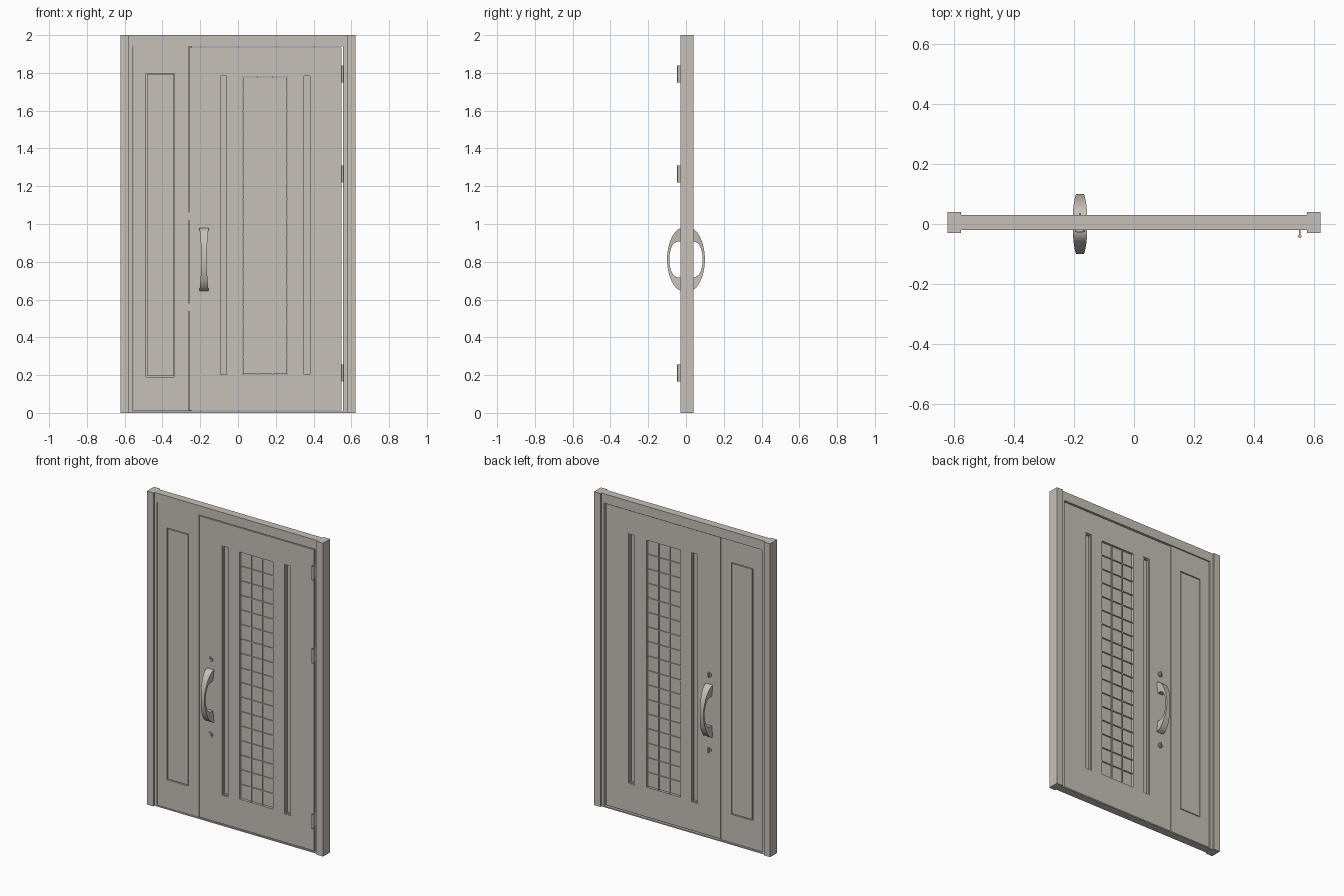
import bpy, bmesh, math

if "Cube" in bpy.data.objects:
    bpy.data.objects.remove(bpy.data.objects["Cube"])

paint = bpy.data.materials.new("warm_grey")
paint.diffuse_color = (0.57, 0.53, 0.48, 1)
paint.use_nodes = True
paint.node_tree.nodes["Principled BSDF"].inputs["Base Color"].default_value = paint.diffuse_color


def finish(name, bm):
    bmesh.ops.recalc_face_normals(bm, faces=bm.faces)
    me = bpy.data.meshes.new(name)
    bm.to_mesh(me)
    bm.free()
    me.materials.append(paint)
    ob = bpy.data.objects.new(name, me)
    bpy.context.collection.objects.link(ob)
    return ob


def smooth(ob):
    bpy.ops.object.select_all(action='DESELECT')
    ob.select_set(True)
    bpy.context.view_layer.objects.active = ob
    bpy.ops.object.shade_smooth_by_angle(angle=math.radians(35))


def slab(name, xs, zs, y0, y1, holes=()):
    """Plate on the x-z plane with rectangular holes (x0, x1, z0, z1)."""
    xs = sorted({*xs, *[v for h in holes for v in h[:2]]})
    zs = sorted({*zs, *[v for h in holes for v in h[2:]]})
    bm = bmesh.new()
    grid = [[bm.verts.new((x, y0, z)) for z in zs] for x in xs]
    for i in range(len(xs) - 1):
        for j in range(len(zs) - 1):
            cx, cz = (xs[i] + xs[i + 1]) / 2, (zs[j] + zs[j + 1]) / 2
            if any(a < cx < b and c < cz < d for a, b, c, d in holes):
                continue
            bm.faces.new((grid[i][j], grid[i + 1][j], grid[i + 1][j + 1], grid[i][j + 1]))
    bmesh.ops.delete(bm, geom=[v for v in bm.verts if not v.link_faces], context='VERTS')
    ext = bmesh.ops.extrude_face_region(bm, geom=bm.faces[:], use_keep_orig=True)
    for v in ext["geom"]:
        if isinstance(v, bmesh.types.BMVert):
            v.co.y = y1
    return finish(name, bm)


def ring(name, x0, x1, z0, z1, w, y0, y1):
    return slab(name, (x0, x1), (z0, z1), y0, y1, [(x0 + w, x1 - w, z0 + w, z1 - w)])


def rod(name, x, y, z, r, length, axis, segs=20):
    bm = bmesh.new()
    bmesh.ops.create_cone(bm, cap_ends=True, segments=segs, radius1=r, radius2=r, depth=length)
    for v in bm.verts:
        a, b, c = v.co
        v.co = (x + a, y + c, z + b) if axis == 'Y' else (x + a, y + b, z + c)
    ob = finish(name, bm)
    smooth(ob)
    return ob


# Outer frame: jambs, inner stiles, head and sill
for s, side in ((-1, "left"), (1, "right")):
    slab(side + "_jamb", (s * 0.622, s * 0.577), (0, 2), -0.03, 0.04)
    slab(side + "_inner_stile", (s * 0.577, s * 0.557), (0, 1.94), -0.02, 0.03)
slab("head", (-0.577, 0.577), (1.94, 2), -0.02, 0.03)
slab("sill", (-0.577, 0.577), (0, 0.008), -0.02, 0.03)

# Fixed side leaf with an outlined panel
SP = (-0.487, -0.335, 0.19, 1.797)
slab("side_leaf", (-0.554, -0.263), (0.01, 1.94), -0.02, 0.022, [SP])
slab("side_panel", (SP[0] + 0.005, SP[1] - 0.005), (SP[2] + 0.005, SP[3] - 0.005), -0.019, 0.021)
slab("side_panel_core", SP[:2], SP[2:], -0.008, 0.01)
slab("meeting_strip", (-0.275, -0.245), (0.01, 1.94), -0.008, 0.01)

# Main leaf with two slots and a lattice opening
SLOTS = [(-0.1, -0.054, 0.195, 1.79), (0.343, 0.389, 0.195, 1.79)]
LAT = (0.024, 0.262, 0.203, 1.78)
slab("main_leaf", (-0.259, 0.549), (0.013, 1.935), -0.02, 0.022, SLOTS + [LAT])
for h in SLOTS:
    ring("slot_trim", *h, 0.007, -0.015, 0.017)
    slab("slot_glass", h[:2], h[2:], -0.003, 0.005)

# Lattice: inset pane bridged to the leaf by a grid of thin bars
G = 0.0035
slab("lattice_pane", (LAT[0] + G, LAT[1] - G), (LAT[2] + G, LAT[3] - G), -0.01, 0.012)
COLS, ROWS, B = 3, 17, 0.0025
for i in range(1, COLS):
    x = LAT[0] + (LAT[1] - LAT[0]) * i / COLS
    slab("lattice_upright", (x - B, x + B), LAT[2:], -0.016, 0.018)
for j in range(1, ROWS):
    z = LAT[2] + (LAT[3] - LAT[2]) * j / ROWS
    slab("lattice_bar", LAT[:2], (z - B, z + B), -0.016, 0.018)


# Bowed pull handles, waisted in the middle, one on each face
def handle(name, s):
    cx, cz, half, hole = -0.18, 0.8125, 0.1675, 0.095
    stations = [(-half + half * 2 * k / 32, None) for k in range(33)]
    stations = [(d, None) for d, _ in stations if abs(abs(d) - hole) > 0.004]
    stations += [(-hole, 0), (-hole, 1), (hole, 1), (hole, 0)]
    low = [q for q in stations if q[0] < 0]
    high = [q for q in stations if q[0] >= 0]
    low.sort(key=lambda q: (q[0], q[1] or 0))
    high.sort(key=lambda q: (q[0], -(q[1] or 0)))
    bm = bmesh.new()
    prev = None
    for d, inside in low + high:
        u, v = abs(d) / half, abs(d) / hole
        outer = 0.024 + 0.076 * max(0, 1 - u * u) ** 0.6
        is_open = v < 1 if inside is None else inside
        inner = 0.046 + 0.042 * math.sqrt(max(0, 1 - v * v)) if is_open else 0.018
        w = 0.0125 + 0.0115 * u ** 1.4
        sec = [bm.verts.new((cx + a, s * y, cz + d)) for a, y in
               ((-w, inner), (w, inner), (w, outer), (-w, outer))]
        if prev:
            for k in range(4):
                n = (k + 1) % 4
                bm.faces.new((prev[k], prev[n], sec[n], sec[k]))
        else:
            bm.faces.new(sec)
        prev = sec
    bm.faces.new(prev)
    smooth(finish(name, bm))


handle("front_handle", -1)
handle("back_handle", 1)

# Lock cylinders, thumb turns and edge strikes
for z in (0.56, 1.04):
    rod("lock_rim", -0.18, -0.022, z, 0.017, 0.008, 'Y')
    rod("lock_core", -0.18, -0.024, z, 0.010, 0.008, 'Y')
    rod("turn_base", -0.18, 0.024, z, 0.016, 0.008, 'Y')
    slab("thumb_turn", (-0.184, -0.176), (z - 0.014, z + 0.014), 0.024, 0.037)
    slab("strike", (-0.265, -0.257), (z - 0.02, z + 0.02), -0.015, 0.016)

# Hinges on the right edge
for z in (0.21, 1.265, 1.795):
    rod("hinge_knuckle", 0.553, -0.041, z, 0.0055, 0.09, 'Z', 12)
    slab("hinge_leaf", (0.551, 0.555), (z - 0.045, z + 0.045), -0.04, 0.01)
